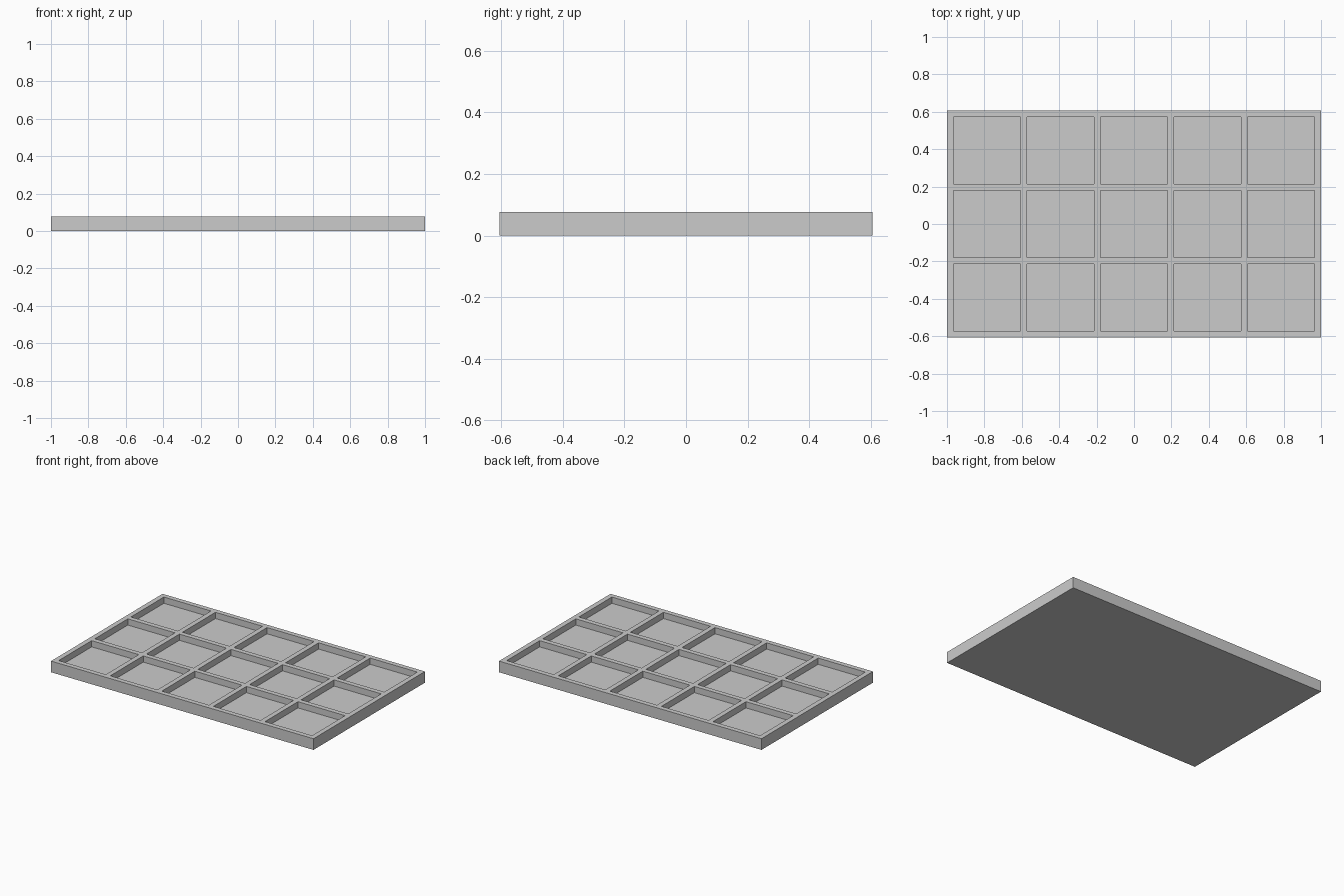
import bpy
import bmesh

CELL, WALL = 0.359, 0.034
COLS, ROWS = 5, 3
HEIGHT, FLOOR = 0.077, 0.034

cube = bpy.data.objects.get("Cube")
if cube:
    bpy.data.objects.remove(cube, do_unlink=True)

grey = bpy.data.materials.new("plain grey")
grey.use_nodes = True
colour = (0.6, 0.6, 0.6, 1)
grey.diffuse_color = colour
grey.node_tree.nodes["Principled BSDF"].inputs["Base Color"].default_value = colour


def grid_lines(count, half):
    """Edges of alternating walls and cells, centred on zero."""
    lines = [-half]
    for i in range(count):
        start = (i - count / 2) * (CELL + WALL) + WALL / 2
        lines += [start, start + CELL]
    return lines + [half]


xs = grid_lines(COLS, 1.0)
ys = grid_lines(ROWS, (ROWS * (CELL + WALL) + WALL) / 2)

# Top rim: a grid of wall and cell faces
bm = bmesh.new()
verts = [[bm.verts.new((x, y, HEIGHT)) for x in xs] for y in ys]
cells = []
for j in range(len(ys) - 1):
    for i in range(len(xs) - 1):
        face = bm.faces.new((verts[j][i], verts[j][i + 1],
                             verts[j + 1][i + 1], verts[j + 1][i]))
        if i % 2 and j % 2:
            cells.append(face)

# Outer sides and underside
rim = [e for e in bm.edges if e.is_boundary]
sides = bmesh.ops.extrude_edge_only(bm, edges=rim)["geom"]
for v in sides:
    if isinstance(v, bmesh.types.BMVert):
        v.co.z = 0
bmesh.ops.contextual_create(
    bm, geom=[e for e in bm.edges if all(v.co.z == 0 for v in e.verts)])

# Sunken compartments
pockets = bmesh.ops.extrude_discrete_faces(bm, faces=cells)["faces"]
for face in pockets:
    border = list(face.edges)
    for v in face.verts:
        v.co.z = FLOOR
# Join each floor to its opening with four walls
for face in pockets:
    for edge in list(face.edges):
        a, b = edge.verts
        tops = [next(v for row in verts for v in row
                     if (v.co.xy - p.co.xy).length < 1e-5) for p in (b, a)]
        if not any(set(f.verts) == {a, b, *tops} for f in edge.link_faces):
            bm.faces.new((a, b, *tops))

bmesh.ops.recalc_face_normals(bm, faces=bm.faces)
mesh = bpy.data.meshes.new("compartment_tray")
bm.to_mesh(mesh)
bm.free()
mesh.materials.append(grey)
tray = bpy.data.objects.new("compartment_tray", mesh)
bpy.context.collection.objects.link(tray)
